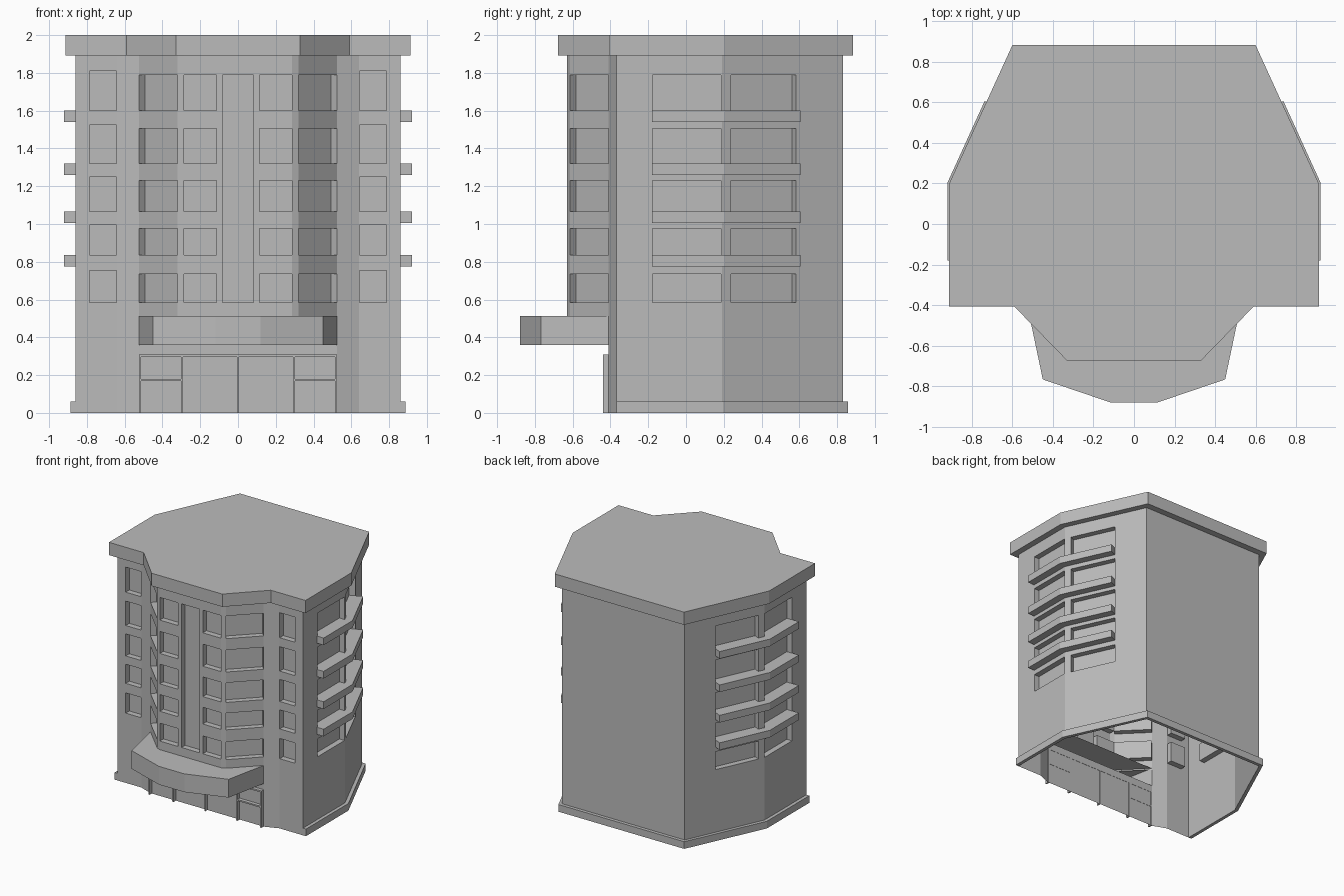
import bpy, bmesh
from mathutils import Vector

cube = bpy.data.objects.get("Cube")
if cube:
    bpy.data.objects.remove(cube, do_unlink=True)

grey = bpy.data.materials.new("plain_grey")
grey.use_nodes = True
grey.diffuse_color = (0.5, 0.5, 0.5, 1)
bsdf = next(n for n in grey.node_tree.nodes if n.type == 'BSDF_PRINCIPLED')
bsdf.inputs["Base Color"].default_value = (0.5, 0.5, 0.5, 1)

WALL_TOP = 1.895
BAY_BOTTOM = 0.5
RECESS = 0.048
# Window heights of the five floors
ROWS = [(0.585, 0.735), (0.835, 0.975), (1.065, 1.23), (1.32, 1.505), (1.6, 1.79)]
STRIP_ROWS = [(lo, hi + 0.02) for lo, hi in ROWS]
SLAB = 0.06

# Wall plan, right half, from the bay round to the back
BAY, BAY_SIDE, BAY_END = (0.285, -0.63), (0.32, -0.615), (0.525, -0.41)
STRIP, FRONT, BEND, BACK = (0.64, -0.367), (0.86, -0.367), (0.86, 0.19), (0.568, 0.83)


def finish(name, bm, mirror=False):
    mesh = bpy.data.meshes.new(name)
    bm.to_mesh(mesh)
    bm.free()
    mesh.materials.append(grey)
    obj = bpy.data.objects.new(name, mesh)
    bpy.context.collection.objects.link(obj)
    if mirror:
        obj.modifiers.new("Mirror", 'MIRROR')
    return obj


def quad(bm, *points):
    bm.faces.new([bm.verts.new(p) for p in points])


def add_wall(bm, p, q, bottom=0, columns=()):
    """Wall sheet from p to q; columns are (start, end, rows) of recessed windows."""
    p, q = Vector((*p, 0)), Vector((*q, 0))
    run = (q - p).normalized()
    inward = Vector((-run.y, run.x, 0)) * RECESS

    def at(t, z):
        return p.lerp(q, t) + Vector((0, 0, z))

    def panel(a, b, lo, hi):
        if b - a > 0.001:
            quad(bm, at(a, lo), at(b, lo), at(b, hi), at(a, hi))

    done = 0
    for a, b, rows in columns:
        panel(done, a, bottom, WALL_TOP)
        level = bottom
        for lo, hi in rows:
            panel(a, b, level, lo)
            rim = [at(a, lo), at(b, lo), at(b, hi), at(a, hi)]
            pane = [v + inward for v in rim]
            quad(bm, *pane)
            for i in range(4):
                j = (i + 1) % 4
                quad(bm, rim[i], rim[j], pane[j], pane[i])
            level = hi
        panel(a, b, level, WALL_TOP)
        done = b
    panel(done, 1, bottom, WALL_TOP)


def prism(name, plan, lo, hi, mirror=False, open_side=None):
    """Vertical prism on a plan; open_side leaves out one side face."""
    bm = bmesh.new()
    low = [bm.verts.new((x, y, lo)) for x, y in plan]
    top = [bm.verts.new((x, y, hi)) for x, y in plan]
    bm.faces.new(low[::-1])
    bm.faces.new(top)
    for i in range(len(plan)):
        j = (i + 1) % len(plan)
        if i != open_side:
            bm.faces.new((low[i], low[j], top[j], top[i]))
    bmesh.ops.recalc_face_normals(bm, faces=bm.faces)
    return finish(name, bm, mirror)


def both(half):
    """Close a right half plan, listed front to back, with its mirror image."""
    return half + [(-x, y) for x, y in reversed(half)]


def box(name, x0, x1, y0, y1, z0, z1, mirror=False):
    return prism(name, [(x0, y0), (x1, y0), (x1, y1), (x0, y1)], z0, z1, mirror)


# Side and back walls
bm = bmesh.new()
add_wall(bm, BAY, BAY_SIDE, BAY_BOTTOM)
add_wall(bm, BAY_SIDE, BAY_END, BAY_BOTTOM, [(0, 1, ROWS)])
add_wall(bm, BAY_END, STRIP)
add_wall(bm, STRIP, FRONT, 0, [(0.02, 0.66, STRIP_ROWS)])
add_wall(bm, FRONT, BEND, 0, [(0.34, 0.99, ROWS)])
add_wall(bm, BEND, BACK, 0, [(0.075, 0.613, ROWS)])
add_wall(bm, BACK, (0, BACK[1]))
finish("outer_walls", bm, mirror=True)

# Bay front with the tall stair recess in the middle
bm = bmesh.new()
tall = [(ROWS[0][0], ROWS[-1][1])]
add_wall(bm, (-BAY[0], BAY[1]), BAY, BAY_BOTTOM,
         [(0, 0.3, ROWS), (0.355, 0.645, tall), (0.7, 1, ROWS)])
finish("bay_front", bm)

# Entrance wall under the canopy
bm = bmesh.new()
x, y = BAY_END
quad(bm, (-x, y, 0), (x, y, 0), (x, y, 0.36), (-x, y, 0.36))
finish("entrance_wall", bm)

# Roof slab and entrance canopy
prism("roof", both([(0.328, -0.677), (0.59, -0.408), (0.912, -0.408),
                    (0.912, 0.2), (0.6, 0.883)]), 1.893, 2)
prism("canopy", both([(0.118, -0.88), (0.45, -0.767), BAY_END]), 0.36, 0.513, open_side=2)

# Plinth round the sides and back
prism("plinth_side", [FRONT, (0.888, FRONT[1]), (0.888, 0.196), (0.584, 0.858),
                      (0, 0.858), (0, BACK[1]), BACK, BEND], 0, 0.06, mirror=True)

# Balcony slabs following the bend of the side walls
for i, (sill, _) in enumerate(ROWS[1:]):
    prism(f"balcony_{i + 1}", [(0.86, -0.18), (0.921, -0.18), (0.921, 0.203),
                               (0.737, 0.607), (0.681, 0.582), BEND],
          sill - SLAB, sill, mirror=True)

# Entrance frame: posts, header and side-light rails
FRAME_FRONT, FRAME_BACK = -0.44, -0.408
box("door_header", -0.525, 0.525, FRAME_FRONT, FRAME_BACK, 0.297, 0.31)
box("centre_post", -0.004, 0.004, FRAME_FRONT, FRAME_BACK, 0, 0.3)
for name, x0, x1 in (("outer_post", 0.513, 0.525), ("inner_post", 0.29, 0.303)):
    box(name, x0, x1, FRAME_FRONT, FRAME_BACK, 0, 0.3, mirror=True)
box("side_light_rail", 0.3, 0.515, FRAME_FRONT, FRAME_BACK, 0.168, 0.18, mirror=True)
